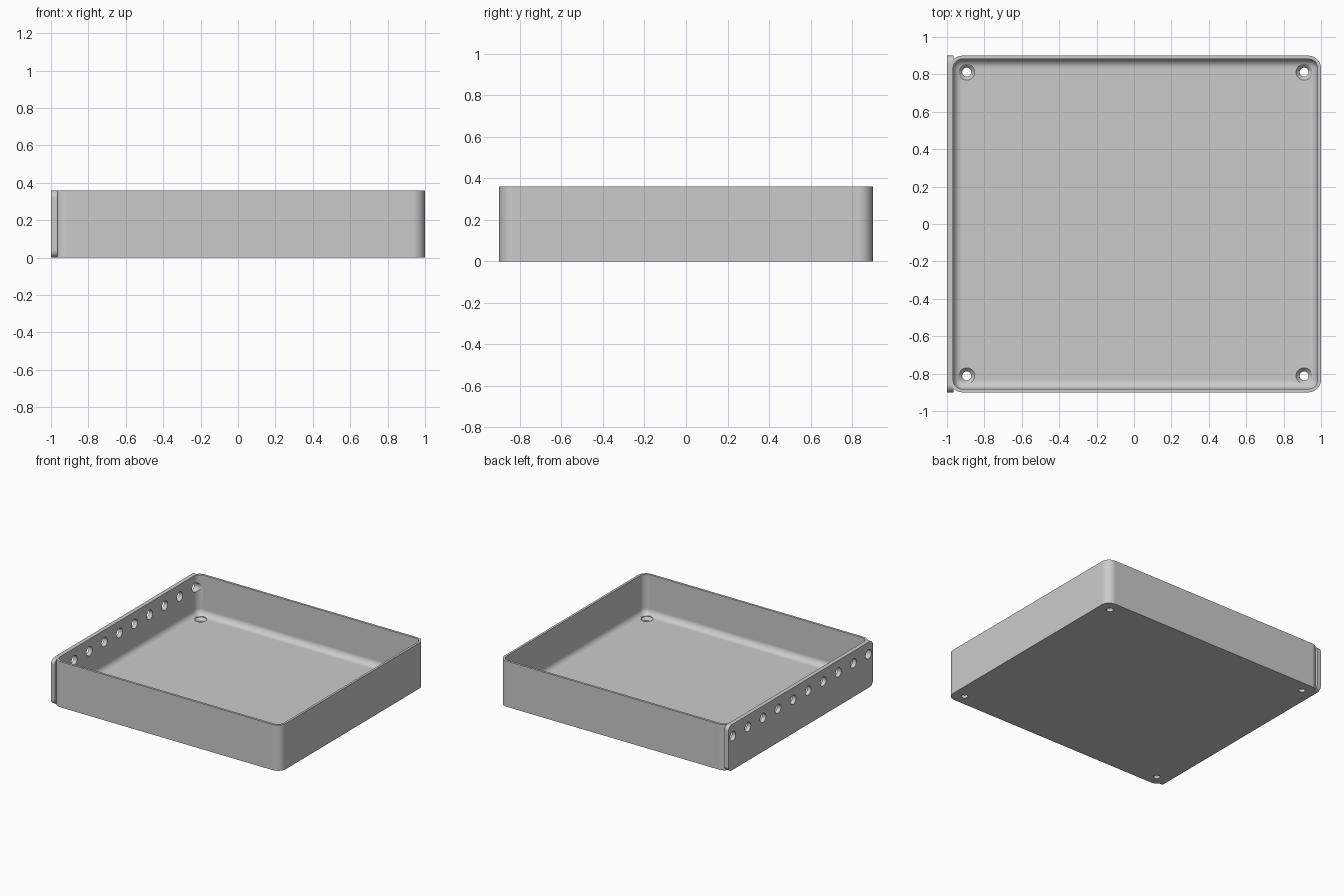
import bpy, bmesh, math
from mathutils import Matrix, Vector

cube = bpy.data.objects.get("Cube")
if cube:
    bpy.data.objects.remove(cube, do_unlink=True)

HEIGHT, WALL, FLOOR = 0.36, 0.018, 0.045
CENTRE_X, HALF_X, HALF_Y = 0.0075, 0.9925, 0.9
FILLET = 0.048

grey = bpy.data.materials.new("plain grey")
grey.use_nodes = True
grey.diffuse_color = (0.6, 0.6, 0.6, 1)
grey.node_tree.nodes["Principled BSDF"].inputs["Base Color"].default_value = (0.6, 0.6, 0.6, 1)


def rounded_rect(hx, hy, r, steps=10):
    """Counter-clockwise outline of a rectangle with round corners."""
    pts = []
    for i, (sx, sy) in enumerate([(1, 1), (-1, 1), (-1, -1), (1, -1)]):
        for k in range(steps + 1):
            a = (i + k / steps) * math.pi / 2
            pts.append((sx * (hx - r) + r * math.cos(a), sy * (hy - r) + r * math.sin(a)))
    return pts


def circle(r, n=32):
    return [(r * math.cos(k * math.tau / n), r * math.sin(k * math.tau / n)) for k in range(n)]


def loft(name, sections, matrix=Matrix()):
    """Solid through a stack of (outline, height) sections."""
    bm = bmesh.new()
    rings = [[bm.verts.new((x, y, z)) for x, y in outline] for outline, z in sections]
    for a, b in zip(rings, rings[1:]):
        n = len(a)
        for i in range(n):
            j = (i + 1) % n
            bm.faces.new((a[i], a[j], b[j], b[i]))
    bm.faces.new(rings[0][::-1])
    bm.faces.new(rings[-1])
    bm.transform(matrix)
    bmesh.ops.recalc_face_normals(bm, faces=bm.faces)
    mesh = bpy.data.meshes.new(name)
    bm.to_mesh(mesh)
    bm.free()
    obj = bpy.data.objects.new(name, mesh)
    bpy.context.collection.objects.link(obj)
    mesh.materials.append(grey)
    return obj


def combine(target, tool, operation):
    """Apply a boolean and discard the tool."""
    bpy.context.view_layer.objects.active = target
    mod = target.modifiers.new(operation, 'BOOLEAN')
    mod.operation, mod.solver, mod.object = operation, 'EXACT', tool
    bpy.ops.object.modifier_apply(modifier=mod.name)
    bpy.data.objects.remove(tool, do_unlink=True)


# Tray body with round upright corners
shift = Matrix.Translation((CENTRE_X, 0, 0))
outer = rounded_rect(HALF_X, HALF_Y, 0.068)
tray = loft("tray", [(outer, 0), (outer, HEIGHT)], shift)

# Side plate with round corners, fused to the right wall
sideways = Matrix(((0, 0, 1, 0), (1, 0, 0, 0), (0, 1, 0, HEIGHT / 2), (0, 0, 0, 1)))
panel = rounded_rect(HALF_Y, HEIGHT / 2, 0.04)
combine(tray, loft("side_plate", [(panel, -1), (panel, -0.966)], sideways), 'UNION')

# Cavity with a filleted floor edge
sections = []
for k in range(9):
    a = k / 8 * math.pi / 2
    inset = WALL + FILLET * (1 - math.sin(a))
    radius = 0.05 - FILLET * (1 - math.sin(a))
    sections.append((rounded_rect(HALF_X - inset, HALF_Y - inset, radius),
                     FLOOR + FILLET * (1 - math.cos(a))))
sections.append((sections[-1][0], HEIGHT + 0.1))
combine(tray, loft("cavity", sections, shift), 'DIFFERENCE')

# Countersunk screw holes in the floor corners
for sx in (-1, 1):
    for sy in (-1, 1):
        place = Matrix.Translation((CENTRE_X + sx * 0.902, sy * 0.812, 0))
        screw = [(circle(0.024), -0.05), (circle(0.024), 0.022),
                 (circle(0.043), FLOOR - 0.002), (circle(0.043), 0.12)]
        combine(tray, loft("screw_hole", screw, place), 'DIFFERENCE')

# Row of round holes through the right wall and its plate
for i in range(10):
    place = Matrix.Translation((0, -0.845 + i * 1.69 / 9, 0.265 - HEIGHT / 2)) @ sideways
    hole = [(circle(0.036), -1.1), (circle(0.036), -0.9)]
    combine(tray, loft("wall_hole", hole, place), 'DIFFERENCE')

# Smooth rounded surfaces, crisp edges
bpy.ops.object.select_all(action='DESELECT')
tray.select_set(True)
bpy.context.view_layer.objects.active = tray
bpy.ops.object.shade_smooth_by_angle(angle=math.radians(30))
weighted = tray.modifiers.new("weighted normals", 'WEIGHTED_NORMAL')
weighted.keep_sharp = True
